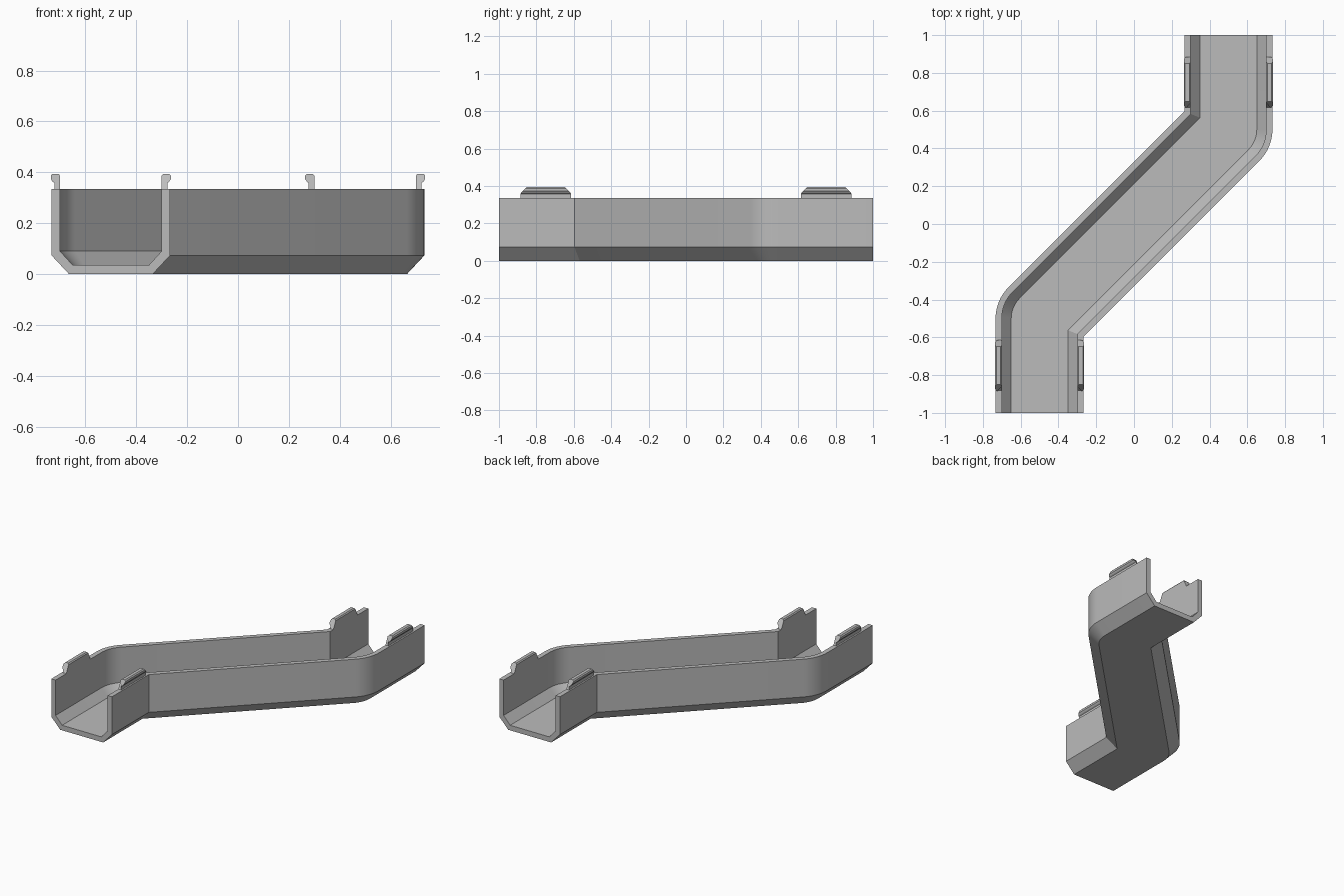
import bpy, bmesh
from math import sin, cos, tan, radians
from mathutils import Vector

cube = bpy.data.objects.get("Cube")
if cube:
    bpy.data.objects.remove(cube, do_unlink=True)

grey = bpy.data.materials.new("light_grey")
grey.use_nodes = True
colour = (0.5, 0.5, 0.5, 1)
grey.diffuse_color = colour
grey.node_tree.nodes["Principled BSDF"].inputs["Base Color"].default_value = colour


def skin(name, sections, smooth=False):
    """Join closed cross-sections into a capped solid."""
    bm = bmesh.new()
    rings = [[bm.verts.new(p) for p in s] for s in sections]
    n = len(rings[0])
    for a, b in zip(rings, rings[1:]):
        for i in range(n):
            j = (i + 1) % n
            bm.faces.new((a[i], a[j], b[j], b[i]))
    bm.faces.new(rings[0])
    bm.faces.new(rings[-1][::-1])
    bmesh.ops.remove_doubles(bm, verts=bm.verts[:], dist=1e-5)
    bmesh.ops.recalc_face_normals(bm, faces=bm.faces[:])
    mesh = bpy.data.meshes.new(name)
    bm.to_mesh(mesh)
    bm.free()
    mesh.materials.append(grey)
    obj = bpy.data.objects.new(name, mesh)
    bpy.context.collection.objects.link(obj)
    if smooth:
        bpy.ops.object.select_all(action="DESELECT")
        obj.select_set(True)
        bpy.context.view_layer.objects.active = obj
        bpy.ops.object.shade_smooth_by_angle(angle=radians(25))
    return obj


# Channel: U-shaped profile swept through two bends,
# rounded on the outside of each bend and mitred on the inside
half = [(0.233, 0.335), (0.233, 0.073), (0.165, 0)]
inner = [(0.15, 0.035), (0.2, 0.09), (0.2, 0.335)]
profile = [(-d, z) for d, z in half] + [(d, z) for d, z in half[::-1]]
profile += [(d, z) for d, z in inner[::-1]] + [(-d, z) for d, z in inner]


def bend_point(d, z, t):
    if d > 0:
        return Vector((-0.5 + d, -0.5 - d * tan(radians(22.5)), z))
    return Vector((-0.5 + d * cos(t), -0.5 - d * sin(t), z))


STEPS = 8
first = [[Vector((-0.5 + d, -1, z)) for d, z in profile]]
for k in range(STEPS + 1):
    t = radians(45) * k / STEPS
    first.append([bend_point(d, z, t) for d, z in profile])


# The second half is the first turned half a revolution
def turned(section):
    pts = [Vector((-p.x, -p.y, p.z)) for p in section]
    flip = {(round(d, 4), z): i for i, (d, z) in enumerate(profile)}
    return [pts[flip[(round(-d, 4), z)]] for d, z in profile]


skin("channel", first + [turned(s) for s in first[::-1]], smooth=True)

# Clips: narrow neck with a bevelled head that hooks outward, sloped at both ends
clip = [(0.2, 0.33), (0.2, 0.387), (0.206, 0.394), (0.229, 0.394), (0.236, 0.387),
        (0.236, 0.373), (0.229, 0.363), (0.222, 0.358), (0.222, 0.33)]


def clip_section(cx, cy, side, end):
    return [Vector((cx + side * d, cy + end * (0.135 - max(0, z - 0.36)), z)) for d, z in clip]


for end_name, cx, cy in (("front", -0.5, -0.75), ("back", 0.5, 0.75)):
    for side_name, side in (("right", -1), ("left", 1)):
        skin(f"{end_name}_{side_name}_clip",
             [clip_section(cx, cy, side, e) for e in (-1, 1)])
